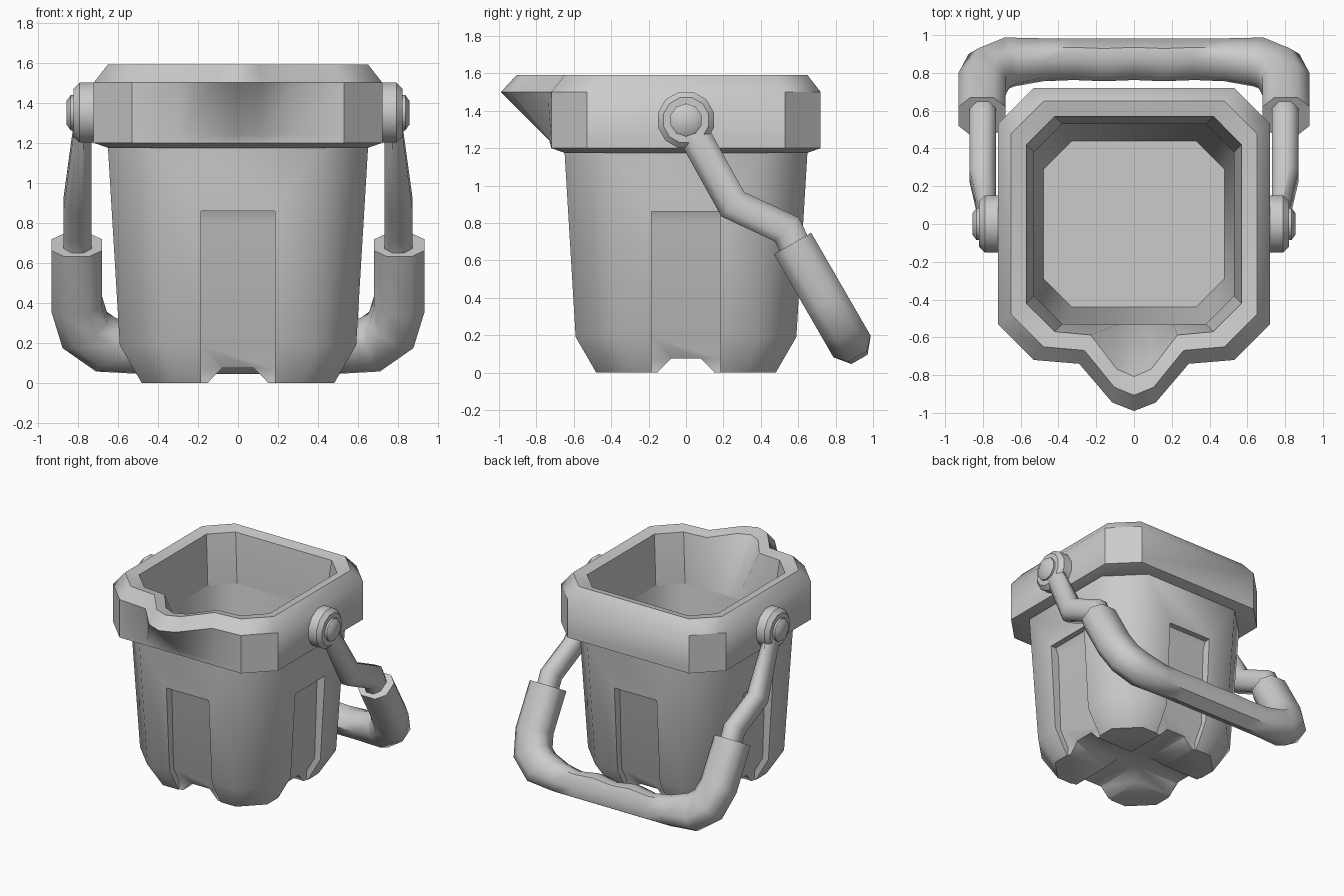
import bpy, bmesh, math
from mathutils import Vector

if "Cube" in bpy.data.objects:
    bpy.data.objects.remove(bpy.data.objects["Cube"])

grey = bpy.data.materials.new("plain_grey")
grey.use_nodes = True
COLOUR = (0.6, 0.6, 0.6, 1)
grey.diffuse_color = COLOUR
grey.node_tree.nodes["Principled BSDF"].inputs["Base Color"].default_value = COLOUR


def loft(name, rings, angle=40, closed=False):
    """Bridge equal rings of points; cap the ends or join them in a loop."""
    bm = bmesh.new()
    loops = [[bm.verts.new(p) for p in ring] for ring in rings]
    pairs = list(zip(loops, loops[1:]))
    if closed:
        pairs.append((loops[-1], loops[0]))
    else:
        bm.faces.new(loops[0])
        bm.faces.new(loops[-1])
    for a, b in pairs:
        for i in range(len(a)):
            j = (i + 1) % len(a)
            bm.faces.new((a[i], a[j], b[j], b[i]))
    bmesh.ops.recalc_face_normals(bm, faces=bm.faces)
    mesh = bpy.data.meshes.new(name)
    bm.to_mesh(mesh)
    bm.free()
    mesh.materials.append(grey)
    obj = bpy.data.objects.new(name, mesh)
    bpy.context.collection.objects.link(obj)
    if angle:
        smooth(obj, angle)
    return obj


def smooth(obj, angle):
    bpy.ops.object.select_all(action='DESELECT')
    obj.select_set(True)
    bpy.context.view_layer.objects.active = obj
    bpy.ops.object.shade_smooth_by_angle(angle=math.radians(angle))


def octagon(h, side, z, hy=None):
    """Square of half-width h with cut corners, starting at the front left."""
    hy = hy or h
    sy = side - (h - hy)
    return [(side, -hy, z), (h, -sy, z), (h, sy, z), (side, hy, z),
            (-side, hy, z), (-h, sy, z), (-h, -sy, z), (-side, -hy, z)]


def spouted(h, side, z, push):
    """Octagon whose front edge is pushed out into a pouring spout."""
    lip = [(-0.29, 0.02), (-0.115, 0.225), (0, 0.27), (0.115, 0.225), (0.29, 0.02)]
    k = side / 0.53
    return octagon(h, side, z) + [(x * k, -h - d * push, z) for x, d in lip]


# Bucket body: outer wall up, inner wall down to the floor
body = loft("bucket_body", [
    octagon(0.48, 0.32, 0), octagon(0.59, 0.38, 0.19), octagon(0.65, 0.41, 1.19),
    octagon(0.53, 0.38, 1.19), octagon(0.48, 0.33, 0.14, 0.44)], angle=0)


# Cutters: a tall side recess, and a trapezoid channel between the feet
def cutter(name, profile, ends, turn, place):
    obj = loft(name, [[place(e, p) for p in profile] for e in ends], angle=0)
    obj.rotation_euler.z = turn
    obj.hide_render = True
    obj.hide_viewport = True
    mod = body.modifiers.new(name, 'BOOLEAN')
    mod.object = obj
    mod.solver = 'EXACT'
    return obj


cutters = []
recess = [(-0.9, -0.1), (-0.9, 0.86), (-0.585, 0.86), (-0.56, 0.8),
          (-0.54, 0.19), (-0.47, 0.07), (-0.47, -0.1)]
for i in range(4):
    cutters.append(cutter("recess_cutter", recess, (-0.185, 0.185), i * math.pi / 2,
                          lambda e, p: (e, p[0], p[1])))
channel = [(-0.25, -0.1), (-0.08, 0.075), (0.08, 0.075), (0.25, -0.1)]
for i in range(2):
    cutters.append(cutter("foot_channel_cutter", channel, (-0.8, 0.8), i * math.pi / 2,
                          lambda e, p: (p[0], e, p[1])))

# Bake the cuts so the body can be shaded, then drop the cutters
for c in cutters:
    c.hide_viewport = False
bpy.context.view_layer.update()
cut = bpy.data.meshes.new_from_object(
    body.evaluated_get(bpy.context.evaluated_depsgraph_get()))
body.modifiers.clear()
body.data = cut
for c in cutters:
    bpy.data.objects.remove(c)
smooth(body, 50)

# Rim collar with spout
loft("rim_with_spout", [
    spouted(0.53, 0.38, 1.175, 0), spouted(0.65, 0.47, 1.175, 0),
    spouted(0.72, 0.53, 1.2, 0), spouted(0.72, 0.53, 1.24, 0.04),
    spouted(0.72, 0.53, 1.5, 1), spouted(0.65, 0.48, 1.59, 0.95),
    spouted(0.57, 0.42, 1.57, 0.88), spouted(0.53, 0.38, 1.2, 0)], 40, closed=True)


# Handle pivots and arms, mirrored to both sides
def disc(name, steps, sides, s):
    turns = [2 * math.pi * (i + 0.5) / sides for i in range(sides)]
    loft(name, [[(s * x, r * math.cos(t), 1.35 + r * math.sin(t)) for t in turns]
                for x, r in steps])


for side, s in (("left", 1), ("right", -1)):
    disc(side + "_pivot", [(0.7, 0.155), (0.79, 0.155), (0.82, 0.125)], 12, s)
    disc(side + "_pivot_cap", [(0.8, 0.088), (0.835, 0.088), (0.855, 0.06)], 10, s)
    path = [Vector(p) for p in ((0, 1.35), (0.25, 0.9), (0.54, 0.765), (0.61, 0.62))]
    rings = []
    for i, p in enumerate(path):
        d0 = (p - path[max(i - 1, 0)]).normalized()
        d1 = (path[min(i + 1, 3)] - p).normalized()
        d = (d0 + d1).normalized()
        n = Vector((-d.y, d.x)) * 0.085 / max(d.dot(d1), d.dot(d0))
        outer = 0.81 if i == 0 else 0.87
        section = [(0.73, 0.5), (0.77, 1), (outer - 0.04, 1), (outer, 0.5),
                   (outer, -0.5), (outer - 0.04, -1), (0.77, -1), (0.73, -0.5)]
        rings.append([(s * x, *(p + n * w)) for x, w in section])
    loft(side + "_handle_arm", rings, 50)

# Grip: a U-shaped sweep in the tilted handle plane, with finger waves inside
half = [(0.805, 0), (0.805, 0.34), (0.765, 0.49), (0.66, 0.575)]
bar = [(0.16 * k, 0.59) for k in range(3, -4, -1)]
path = [Vector(p) for p in half + bar + [(-x, t) for x, t in reversed(half)]]
rings = []
for i, p in enumerate(path):
    d0 = (p - path[max(i - 1, 0)]).normalized()
    d1 = (path[min(i + 1, len(path) - 1)] - p).normalized()
    d = (d0 + d1).normalized()
    m = Vector((d.y, -d.x)) / max(d.dot(d1), d.dot(d0))
    on_bar = abs(p.x) < 0.6
    wave = 0.09 - 0.025 * (i % 2) if on_bar else 0.125
    thick = 0.1 if on_bar else 0.115
    ring = []
    for a, b in ((1, 0.5), (0.5, 1), (-0.5, 1), (-1, 0.5),
                 (-1, -0.5), (-0.5, -1), (0.5, -1), (1, -0.5)):
        q = p + m * a * (0.125 if a > 0 else wave)
        lift = b * thick
        ring.append((q.x, 0.57 + 0.5 * q.y + 0.866 * lift,
                     0.69 - 0.866 * q.y + 0.5 * lift))
    rings.append(ring)
loft("handle_grip", rings, 50)
